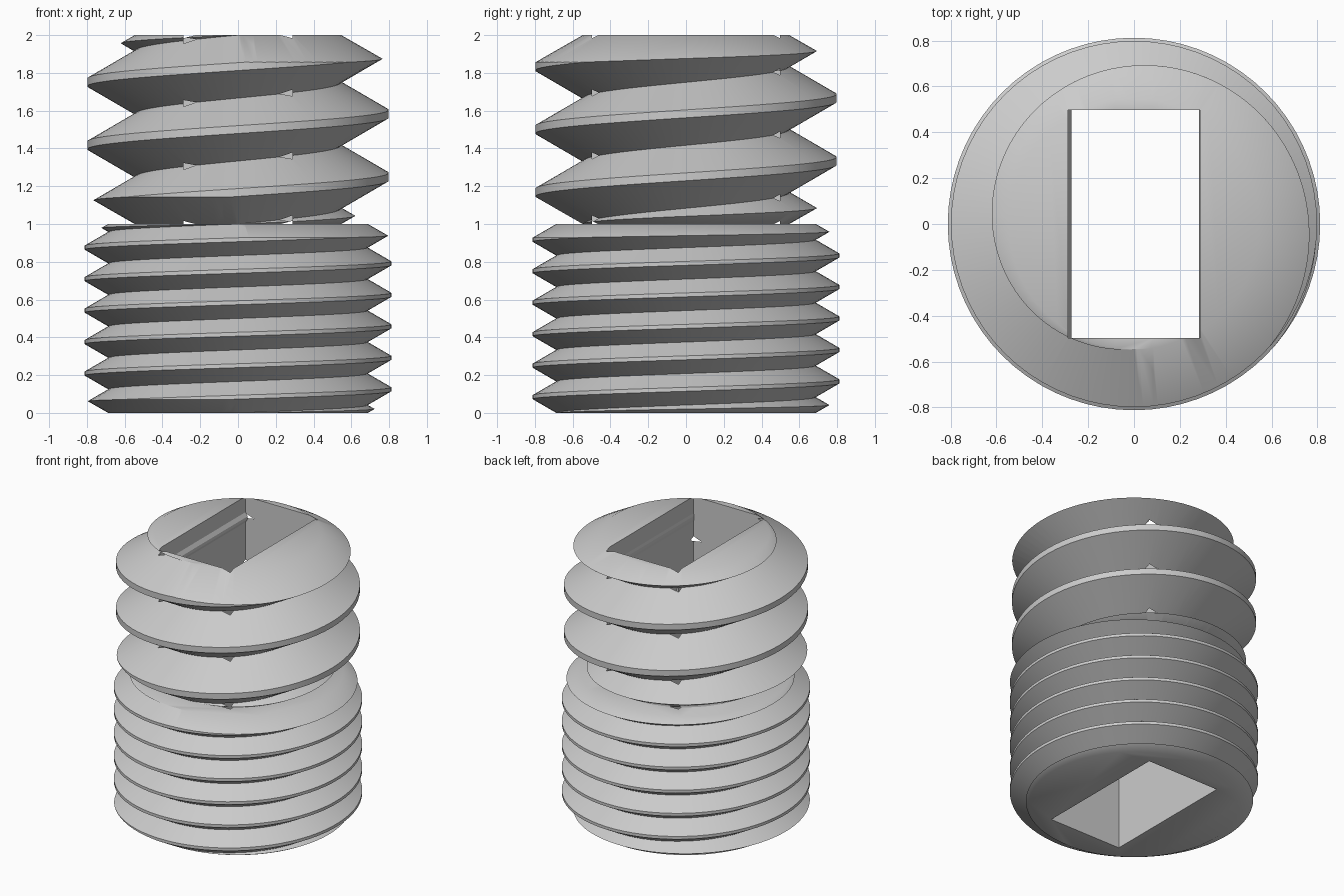
import bpy, bmesh, math

cube = bpy.data.objects.get("Cube")
if cube:
    bpy.data.objects.remove(cube, do_unlink=True)

SEGMENTS = 72
FLANK = math.sqrt(3)

metal = bpy.data.materials.new("light grey")
metal.use_nodes = True
grey = (0.6, 0.6, 0.6, 1)
metal.diffuse_color = grey
metal.node_tree.nodes["Principled BSDF"].inputs["Base Color"].default_value = grey


def finish(bm, name, helper=False):
    bmesh.ops.recalc_face_normals(bm, faces=bm.faces)
    mesh = bpy.data.meshes.new(name)
    bm.to_mesh(mesh)
    bm.free()
    mesh.materials.append(metal)
    obj = bpy.data.objects.new(name, mesh)
    bpy.context.collection.objects.link(obj)
    obj.hide_render = helper
    return obj


def polar(radius, angle, z):
    return (radius * math.cos(angle), radius * math.sin(angle), z)


def helix_bar(name, root, crest, pitch, start, turns):
    """Closed solid bar with a sharp-rooted, flat-crested right-hand thread."""
    bm = bmesh.new()
    flat = pitch / 16
    profile = [(root, -pitch / 2), (crest, -flat), (crest, flat)]
    steps = turns * SEGMENTS
    rows = []
    for i in range(steps + SEGMENTS + 1):
        angle = math.tau * (i % SEGMENTS) / SEGMENTS
        lift = start + pitch * i / SEGMENTS
        points = profile if i <= steps else profile[:1]
        rows.append([bm.verts.new(polar(r, angle, lift + z)) for r, z in points])

    def section(i):
        return rows[i] + [rows[i + SEGMENTS][0]]

    for i in range(steps):
        a, b = section(i), section(i + 1)
        for k in range(3):
            bm.faces.new((a[k], b[k], b[k + 1], a[k + 1]))
    # Close both ends with fans around the axis
    for i in (0, steps):
        centre = bm.verts.new((0, 0, start + pitch * i / SEGMENTS))
        loop = [rows[j][0] for j in range(i, i + SEGMENTS + 1)] + rows[i][:0:-1]
        for a, b in zip(loop, loop[1:] + loop[:1]):
            bm.faces.new((centre, a, b))
    return finish(bm, name)


def chamfer_body(bottom, top, root):
    """Cylinder with both ends coned down to the thread root."""
    bm = bmesh.new()
    rise = 0.3 / FLANK if root < 0.6 else 0.16 / FLANK
    wide = root + rise * FLANK * 1.01
    rings = []
    for r, z in ((root, bottom), (wide, bottom + rise), (wide, top - rise), (root, top)):
        rings.append([bm.verts.new(polar(r, math.tau * (i + 0.5) / SEGMENTS, z))
                      for i in range(SEGMENTS)])
    for low, high in zip(rings, rings[1:]):
        for i in range(SEGMENTS):
            j = (i + 1) % SEGMENTS
            bm.faces.new((low[i], low[j], high[j], high[i]))
    bm.faces.new(rings[0])
    bm.faces.new(rings[-1])
    return finish(bm, "end_chamfer_cutter", True)


def box(name, half_x, half_y, bottom, top):
    bm = bmesh.new()
    bmesh.ops.create_cube(bm, size=2)
    for v in bm.verts:
        v.co = (v.co.x * half_x, v.co.y * half_y, top if v.co.z > 0 else bottom)
    return finish(bm, name, True)


def cut(obj, cutter, operation):
    mod = obj.modifiers.new("cut", 'BOOLEAN')
    mod.operation = operation
    mod.solver = 'EXACT'
    mod.object = cutter
    bpy.ops.object.select_all(action='DESELECT')
    bpy.context.view_layer.objects.active = obj
    obj.select_set(True)
    bpy.ops.object.modifier_apply(modifier=mod.name)


def threaded_section(name, root, crest, pitch, bottom, cutters):
    turns = round(1 / pitch) + 3
    bar = helix_bar(name, root, crest, pitch, bottom - 1.25 * pitch, turns)
    body = chamfer_body(bottom, bottom + 1, root + 0.002)
    cut(bar, body, 'INTERSECT')
    for cutter in cutters:
        cut(bar, cutter, 'DIFFERENCE')
    bpy.ops.object.shade_smooth_by_angle(angle=math.radians(30))
    bpy.data.objects.remove(body, do_unlink=True)
    return bar


# Rectangular through hole and the narrow slot across the upper half
hole = box("hole_cutter", 0.288, 0.498, -0.5, 2.5)
slot = box("slot_cutter", 0.084, 1.2, 0.9, 2.5)

# Fine-threaded lower half and coarse-threaded upper half
threaded_section("fine_thread", 0.686, 0.812, 1 / 6, 0, [hole])
threaded_section("coarse_thread", 0.545, 0.798, 1 / 3, 1, [hole, slot])

for cutter in (hole, slot):
    bpy.data.objects.remove(cutter, do_unlink=True)

# Small ridges along the long inner walls of the hole
for side, name, depth in ((-1, "right_ridge", 0.016), (1, "left_ridge", 0.004)):
    bm = bmesh.new()
    outline = [(0.29, 1.89), (0.288 - depth, 1.86), (0.288 - depth, 1.84), (0.29, 1.81)]
    ends = [[bm.verts.new((side * x, y, z)) for x, z in outline] for y in (-0.498, 0.498)]
    for i in range(4):
        j = (i + 1) % 4
        bm.faces.new((ends[0][i], ends[0][j], ends[1][j], ends[1][i]))
    bm.faces.new(ends[0])
    bm.faces.new(ends[1])
    finish(bm, name)
